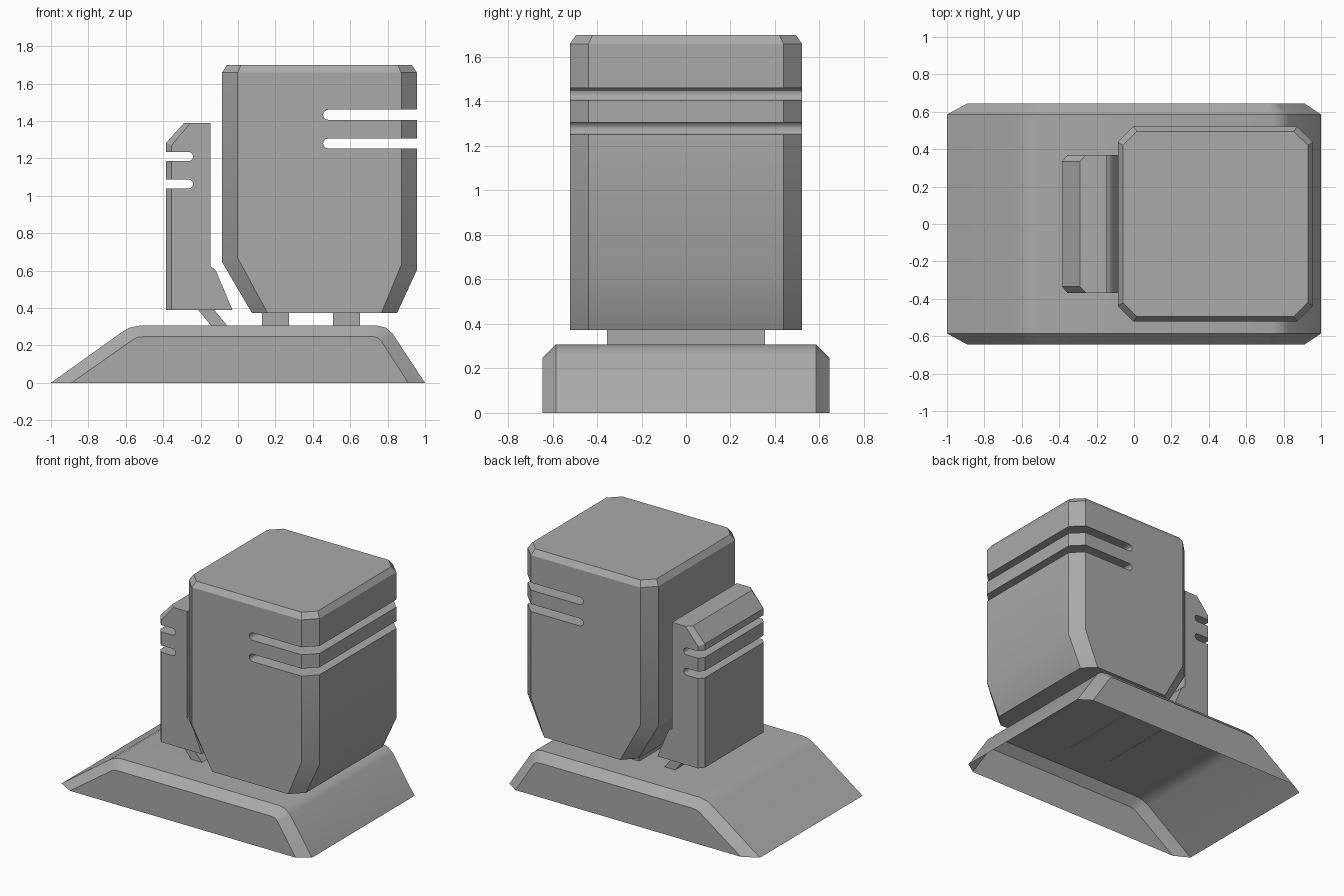
import bpy, bmesh, math

cube = bpy.data.objects.get("Cube")
if cube:
    bpy.data.objects.remove(cube, do_unlink=True)

GREY = (0.4, 0.4, 0.4, 1)
grey = bpy.data.materials.new("plain grey")
grey.use_nodes = True
grey.diffuse_color = GREY
shader = next(n for n in grey.node_tree.nodes if n.type == "BSDF_PRINCIPLED")
shader.inputs["Base Color"].default_value = GREY


def loft(name, rings, closed=True):
    """Skin matching rings of points and cap both ends."""
    bm = bmesh.new()
    rows = [[bm.verts.new(p) for p in ring] for ring in rings]
    count = len(rows[0])
    for a, b in zip(rows, rows[1:]):
        for i in range(count if closed else count - 1):
            j = (i + 1) % count
            bm.faces.new((a[i], a[j], b[j], b[i]))
    bm.faces.new(rows[0])
    bm.faces.new(rows[-1])
    bmesh.ops.recalc_face_normals(bm, faces=bm.faces)
    mesh = bpy.data.meshes.new(name)
    bm.to_mesh(mesh)
    bm.free()
    mesh.materials.append(grey)
    obj = bpy.data.objects.new(name, mesh)
    bpy.context.collection.objects.link(obj)
    return obj


def at_y(profile, y):
    return [(x, y, z) for x, z in profile]


def chamfered(name, outer, inner, y_in, y_out, closed=True):
    """Side profile carried across y, narrowing to the inner profile."""
    return loft(name, [at_y(inner, -y_out), at_y(outer, -y_in),
                       at_y(outer, y_in), at_y(inner, y_out)], closed)


def select(obj):
    bpy.ops.object.select_all(action="DESELECT")
    obj.select_set(True)
    bpy.context.view_layer.objects.active = obj


def cut_slot(target, tip, z, height, side):
    """Cut a round-ended slot from the given side through the whole depth."""
    r = height / 2
    profile = [(tip + side * r * (1 - math.cos(a)), z + r * math.sin(a))
               for a in [math.radians(d) for d in range(-90, 91, 30)]]
    profile += [(tip + side, z + r), (tip + side, z - r)]
    cutter = loft("slot_cutter", [at_y(profile, -1), at_y(profile, 1)])
    cutter.hide_render = True
    mod = target.modifiers.new("slot", "BOOLEAN")
    mod.operation = "DIFFERENCE"
    mod.solver = "EXACT"
    mod.object = cutter
    select(target)
    bpy.ops.object.modifier_apply(modifier=mod.name)
    bpy.data.objects.remove(cutter, do_unlink=True)


# Hollow base, open underneath
base = chamfered(
    "base_shell",
    [(-1, 0), (-.62, .272), (-.58, .295), (-.52, .307), (.74, .307),
     (.79, .295), (.825, .265), (1, 0)],
    [(-.89, 0), (-.56, .232), (-.54, .243), (-.5, .247), (.72, .247),
     (.745, .242), (.765, .225), (.91, 0)],
    .585, .645, closed=False)


# Main housing: eight-sided rings stacked upwards
def octagon(left, right, half, zs, c=.084):
    za, zb, zc, zd = zs
    h = half - c
    return [(left, -h, za), (left + c, -half, zb), (right - c, -half, zc),
            (right, -h, zd), (right, h, zd), (right - c, half, zc),
            (left + c, half, zb), (left, h, za)]


housing = loft("main_housing", [
    octagon(.075, .85, .522, [.372] * 4),
    octagon(-.086, .957, .522, (.647, .668, .63, .604)),
    octagon(-.086, .957, .522, [1.658] * 4),
    octagon(-.06, .93, .495, [1.698] * 4, .075)])
for z in (1.433, 1.279):
    cut_slot(housing, .455, z, .054, 1)

# Slim side unit with a flared foot
right_edge = [(-.03, .39), (-.118, .6), (-.13, .612), (-.147, .62), (-.147, 1.388)]
side_unit = chamfered(
    "side_unit",
    [(-.385, .39)] + right_edge + [(-.29, 1.388), (-.385, 1.283)],
    [(-.355, .39)] + right_edge + [(-.255, 1.388), (-.355, 1.27)],
    .335, .37)
for z in (1.21, 1.063):
    cut_slot(side_unit, -.24, z, .05, -1)


# Mounting tabs that carry the units on the base
def tab(name, low, high, top, half=.355, width=.145):
    bottom = .302
    profile = [(low, bottom), (low + width, bottom), (high + width, top), (high, top)]
    return loft(name, [at_y(profile, -half), at_y(profile, half)])


parts = [base, housing, side_unit,
         tab("left_mount", .508, .508, .39),
         tab("middle_mount", .127, .127, .39),
         tab("slanted_mount", -.14, -.222, .4, .33, .086)]

for part in parts:
    select(part)
    bpy.ops.object.shade_smooth_by_angle(angle=math.radians(30))
